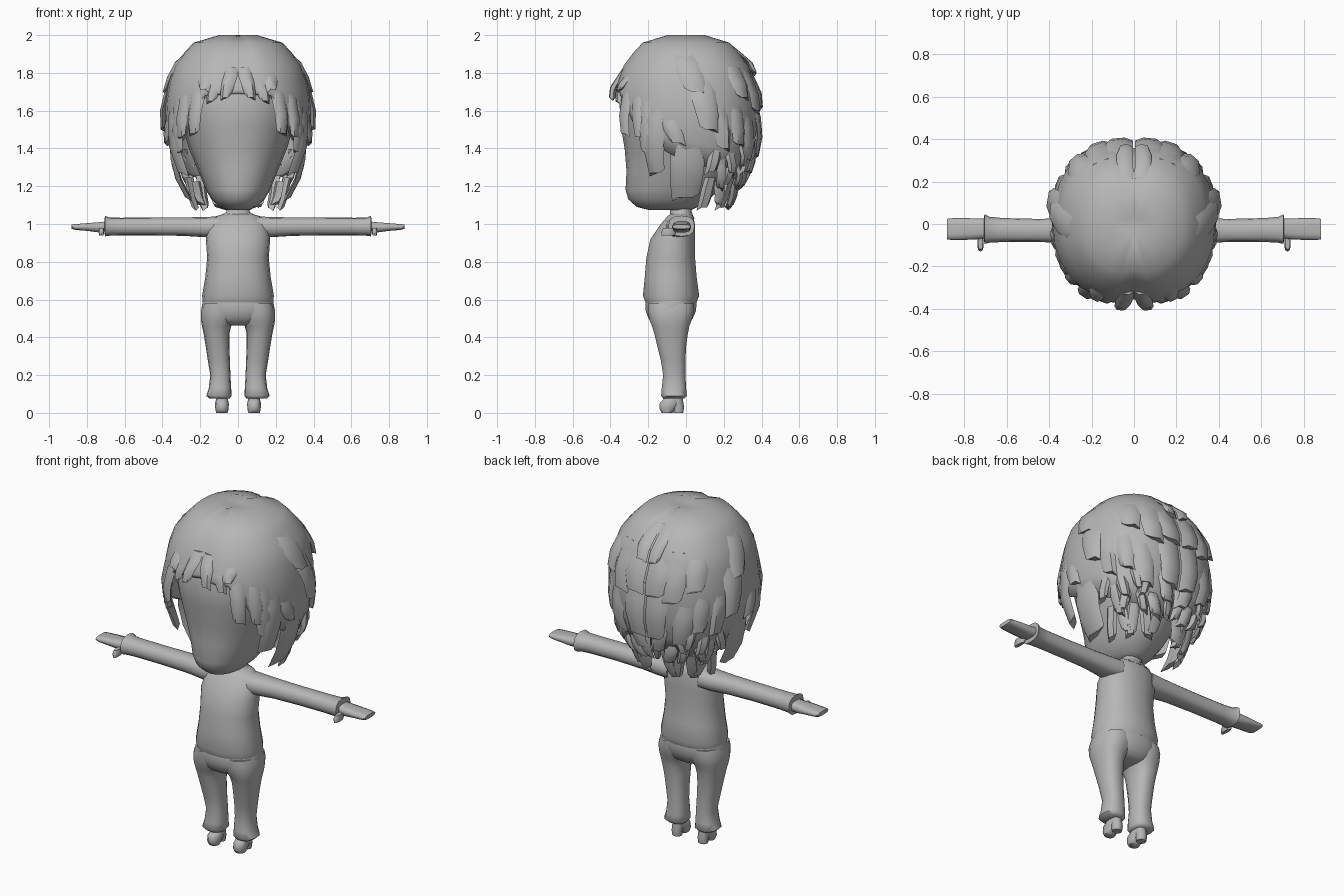
import bpy, bmesh, math, random
from mathutils import Vector

random.seed(4)
grey = bpy.data.materials.new("plain grey")
grey.diffuse_color = (0.47, 0.47, 0.47, 1)


def finish(name, bm, mirror=False, solid=0, angle=62):
    bmesh.ops.recalc_face_normals(bm, faces=bm.faces)
    me = bpy.data.meshes.new(name)
    bm.to_mesh(me)
    bm.free()
    ob = bpy.data.objects.new(name, me)
    bpy.context.collection.objects.link(ob)
    me.materials.append(grey)
    bpy.ops.object.select_all(action='DESELECT')
    ob.select_set(True)
    bpy.context.view_layer.objects.active = ob
    bpy.ops.object.shade_smooth_by_angle(angle=math.radians(angle))
    if solid:
        m = ob.modifiers.new("thickness", 'SOLIDIFY')
        m.thickness = solid
        m.offset = -1
    if mirror:
        ob.modifiers.new("mirror", 'MIRROR')
    return ob


def skin(bm, rings):
    """Bridge closed rings of points and cap both ends."""
    vs = [[bm.verts.new(p) for p in r] for r in rings]
    n = len(vs[0])
    for a, b in zip(vs, vs[1:]):
        for i in range(n):
            bm.faces.new((a[i], a[(i + 1) % n], b[(i + 1) % n], b[i]))
    bm.faces.new(vs[0])
    bm.faces.new(vs[-1])


def power(v, e):
    return math.copysign(abs(v) ** e, v)


def column(name, sections, n=14, mirror=False, e=0.9):
    """Upright loft: sections are (z, x_left, x_right, y_front, y_back)."""
    rings = []
    for z, x0, x1, y0, y1 in sections:
        ring = []
        for i in range(n):
            t = 2 * math.pi * i / n
            ring.append(((x0 + x1) / 2 + (x1 - x0) / 2 * power(math.cos(t), e),
                         (y0 + y1) / 2 + (y1 - y0) / 2 * power(math.sin(t), e), z))
        rings.append(ring)
    bm = bmesh.new()
    skin(bm, rings)
    return finish(name, bm, mirror)


def limb(name, sections, n=10, e=0.8):
    """Sideways loft: sections are (x, y_front, y_back, z_low, z_high)."""
    rings = []
    for x, y0, y1, z0, z1 in sections:
        rings.append([(x, (y0 + y1) / 2 + (y1 - y0) / 2 * power(math.cos(2 * math.pi * i / n), e),
                       (z0 + z1) / 2 + (z1 - z0) / 2 * power(math.sin(2 * math.pi * i / n), e))
                      for i in range(n)])
    bm = bmesh.new()
    skin(bm, rings)
    return finish(name, bm, True)


# Head and neck
column("head", [(1.075, -.06, .06, -.20, .03), (1.09, -.10, .10, -.26, .06),
                (1.13, -.14, .14, -.305, .12), (1.18, -.17, .17, -.32, .18),
                (1.28, -.21, .21, -.315, .25), (1.4, -.26, .26, -.325, .31),
                (1.52, -.295, .295, -.345, .34), (1.68, -.33, .33, -.355, .34),
                (1.82, -.28, .28, -.29, .28), (1.92, -.15, .15, -.15, .15)], 20, e=0.93)
column("neck", [(1.03, -.12, .12, -.10, .045), (1.048, -.085, .085, -.085, .035),
                (1.065, -.06, .06, -.085, .03), (1.12, -.06, .06, -.08, .03)], 12)

# Shirt body, its hem resting on the trousers
column("shirt", [(1.055, -.07, .07, -.08, .03), (1.04, -.12, .12, -.10, .04),
                 (1.0, -.158, .158, -.135, .048), (.92, -.17, .17, -.19, .05),
                 (.82, -.163, .163, -.212, .05), (.72, -.173, .173, -.22, .058),
                 (.62, -.19, .19, -.23, .072), (.585, -.186, .186, -.216, .058)], 18)
limb("sleeve", [(.10, -.11, .04, .93, 1.04), (.18, -.10, .035, .93, 1.037),
                (.28, -.09, .028, .937, 1.035), (.45, -.085, .024, .94, 1.034),
                (.62, -.085, .028, .94, 1.033), (.68, -.088, .034, .938, 1.034),
                (.705, -.094, .046, .934, 1.044), (.706, -.07, .03, .955, 1.02)], 12)
limb("hand", [(.69, -.065, .025, .96, 1.015), (.74, -.072, .026, .955, 1.01),
              (.80, -.075, .028, .963, 1.005), (.86, -.075, .027, .968, 1.0),
              (.882, -.072, .024, .974, .998)], 10, .65)
column("thumb", [(.94, .712, .735, -.13, -.06), (.96, .708, .738, -.13, -.05),
                 (.98, .712, .735, -.12, -.05)], 8, True, .6)

# Trousers: hips, flared legs meeting at the crotch, then feet
column("hips", [(.64, -.175, .175, -.20, .045), (.59, -.187, .187, -.215, .058),
                (.54, -.195, .195, -.215, .055), (.50, -.18, .18, -.2, .037),
                (.475, -.13, .13, -.18, .018), (.462, -.06, .06, -.15, -.01)], 18)
column("trouser_leg", [(.58, .0, .185, -.205, .045), (.54, .0, .197, -.205, .045),
                       (.49, .015, .196, -.195, .032), (.46, .036, .191, -.182, .02),
                       (.42, .046, .182, -.17, .012), (.36, .046, .172, -.155, .003),
                       (.28, .043, .16, -.135, -.002), (.20, .04, .147, -.122, -.002),
                       (.13, .036, .155, -.13, .002), (.09, .034, .168, -.133, .006),
                       (.075, .045, .15, -.12, -.01)], 14, True, .82)
column("ankle", [(.0, .058, .112, -.065, -.015), (.03, .055, .115, -.07, -.01),
                 (.09, .055, .115, -.09, -.02)], 8, True)
column("foot", [(.0, .055, .115, -.13, -.07), (.02, .05, .12, -.142, -.055),
                (.05, .048, .122, -.142, -.03), (.075, .055, .115, -.12, -.02)], 10, True)

# Hair surface: radius by height, angle measured from the front
PROFILE = [(2.0, .10), (1.96, .235), (1.86, .33), (1.72, .378), (1.55, .388),
           (1.4, .368), (1.28, .325), (1.15, .25), (1.0, .18)]


def lerp_table(table, k):
    for (a, u), (b, v) in zip(table, table[1:]):
        if min(a, b) <= k <= max(a, b):
            return u + (v - u) * (k - a) / (b - a)
    return table[-1][1]


def hair_point(az, z, off=0.0):
    s = lerp_table(PROFILE, z) + off
    t = math.radians(az)
    e = 0.82 if az > 90 else 0.92
    return Vector((s * power(math.sin(t), e), -s * power(math.cos(t), e), z))


# Hair cap, one half mirrored, with a groove along the parting
HAIRLINE = [(0, 1.69), (28, 1.68), (38, 1.6), (50, 1.46), (70, 1.4), (90, 1.33),
            (130, 1.25), (180, 1.22)]
bm = bmesh.new()
rows = []
steps = 14
for i in range(steps + 1):
    az = 180 * i / steps
    low = lerp_table(HAIRLINE, az)
    edge = i in (0, steps)
    col = [bm.verts.new(hair_point(az, z, -.025 if edge else 0))
           for z in [2.0, 1.96, 1.91, 1.84] + [1.76 + (low - 1.76) * k / 4 for k in range(5)]]
    for v in col:
        if edge:
            v.co.x = 0
    rows.append(col)
for a, b in zip(rows, rows[1:]):
    for k in range(len(a) - 1):
        bm.faces.new((a[k], a[k + 1], b[k + 1], b[k]))
mid = [bm.verts.new((0, y, 1.988)) for y in (-.03, .03)]
crown = [r[0] for r in rows]
h = steps // 2
for i in range(steps):
    bm.faces.new((crown[i], crown[i + 1], mid[0] if i < h else mid[1]))
bm.faces.new((mid[0], crown[h], mid[1]))
finish("hair_cap", bm, True, .03, 60)

# Hair locks: tapered ridged plates lying on the hair surface
locks = bmesh.new()


def lock(az, top, low, width, slant=0, off=.025, taper=.7):
    rings = []
    for k in range(4):
        f = k / 3
        z = top + (low - top) * f
        r = max(lerp_table(PROFILE, z), .2)
        half = math.degrees(width * (1 - (1 - taper) * f * f) / 2 / r)
        a = az + slant * f
        o = -.012 + (off + .012) * min(1, f * 1.4)
        tilt = math.copysign(.018, slant) * f
        lo, hi = max(a - half, .3), min(a + half, 179.7)
        third = (hi - lo) / 4
        rings.append([hair_point(lo, z + tilt, o - .012), hair_point(lo + third, z, o + .004),
                      hair_point(hi - third, z, o + .004), hair_point(hi, z - tilt, o - .012),
                      hair_point((lo + hi) / 2, z, o - .03)])
    skin(locks, rings)


# fringe tufts and face-framing locks
for spec in [(5, 1.83, 1.67, .075, 3, .025), (17, 1.77, 1.65, .085, 3, .005),
             (29, 1.8, 1.71, .09, -3, .015), (33, 1.76, 1.48, .1, 2, .02),
             (47, 1.76, 1.46, .1, 4, .012), (56, 1.72, 1.38, .12, 2, .012),
             (66, 1.68, 1.27, .14, -3, .018),
             # side locks
             (86, 1.93, 1.7, .13, 10, .015), (76, 1.58, 1.43, .11, 8, .015),
             (99, 1.8, 1.5, .13, 5, .03), (91, 1.44, 1.14, .16, -3, .03),
             (112, 1.66, 1.4, .12, 6, .015),
             # back locks
             (133, 1.9, 1.67, .16, 5, .015), (130, 1.66, 1.42, .13, 5, .012),
             (155, 1.86, 1.6, .16, 4, .018), (147, 1.6, 1.34, .14, 5, .02),
             (171, 1.84, 1.62, .14, 2, .02), (172, 1.66, 1.36, .13, 2, .028),
             (174, 1.96, 1.8, .08, 2, .02)]:
    lock(*spec)
# layered short locks at the nape
for row, (top, low) in enumerate([(1.42, 1.29), (1.34, 1.2), (1.25, 1.1)]):
    for j in range(5):
        a = 113 + 14 * j + 6 * (row % 2)
        lock(a, top + random.uniform(-.03, .03), low + random.uniform(-.02, .03),
             random.uniform(.065, .09), random.choice((-5, 5)), .025, .8)
finish("hair_locks", locks, True, 0, 45)
